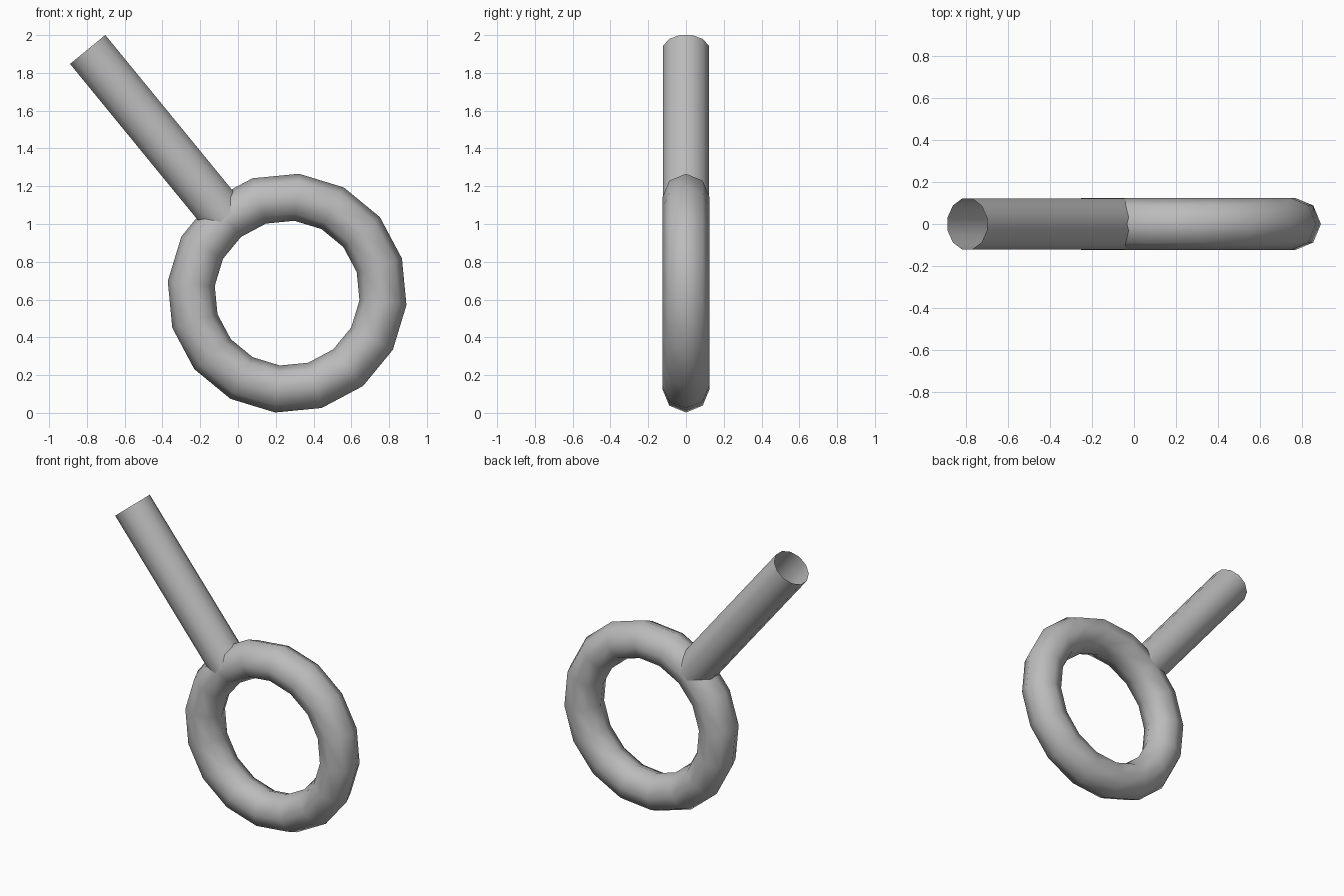
import bpy
from math import radians, cos, sin
from mathutils import Matrix, Vector

default = bpy.data.objects.get("Cube")
if default:
    bpy.data.objects.remove(default, do_unlink=True)

# One grey material for everything
grey = bpy.data.materials.new("plain grey")
grey.use_nodes = True
grey.diffuse_color = (0.5, 0.5, 0.5, 1)
grey.node_tree.nodes["Principled BSDF"].inputs["Base Color"].default_value = (0.5, 0.5, 0.5, 1)

CENTRE = Vector((0.26, 0, 0.634))
ANGLE = radians(129.3)        # direction of the handle, measured from +x
RING_RADIUS, TUBE = 0.51, 0.125
HANDLE_END = 1.667            # distance from the ring centre
outward = Vector((cos(ANGLE), 0, sin(ANGLE)))


def finish(name):
    obj = bpy.context.object
    obj.name = name
    obj.data.materials.append(grey)
    bpy.ops.object.shade_smooth()
    return obj


# Ring, standing upright with one segment facing the handle
bpy.ops.mesh.primitive_torus_add(
    major_segments=16, minor_segments=8, major_radius=RING_RADIUS,
    minor_radius=TUBE, location=CENTRE, rotation=(radians(90), -ANGLE, 0))
finish("ring")

# Hollow handle, open at its far end, starting inside the ring tube
bpy.ops.mesh.primitive_cylinder_add(
    vertices=12, radius=TUBE, depth=HANDLE_END - RING_RADIUS,
    end_fill_type='NOTHING',
    location=CENTRE + outward * (HANDLE_END + RING_RADIUS) / 2,
    rotation=(0, radians(90) - ANGLE, 0))
handle = finish("handle")
handle.data.transform(Matrix.Rotation(radians(15), 4, 'Z'))
